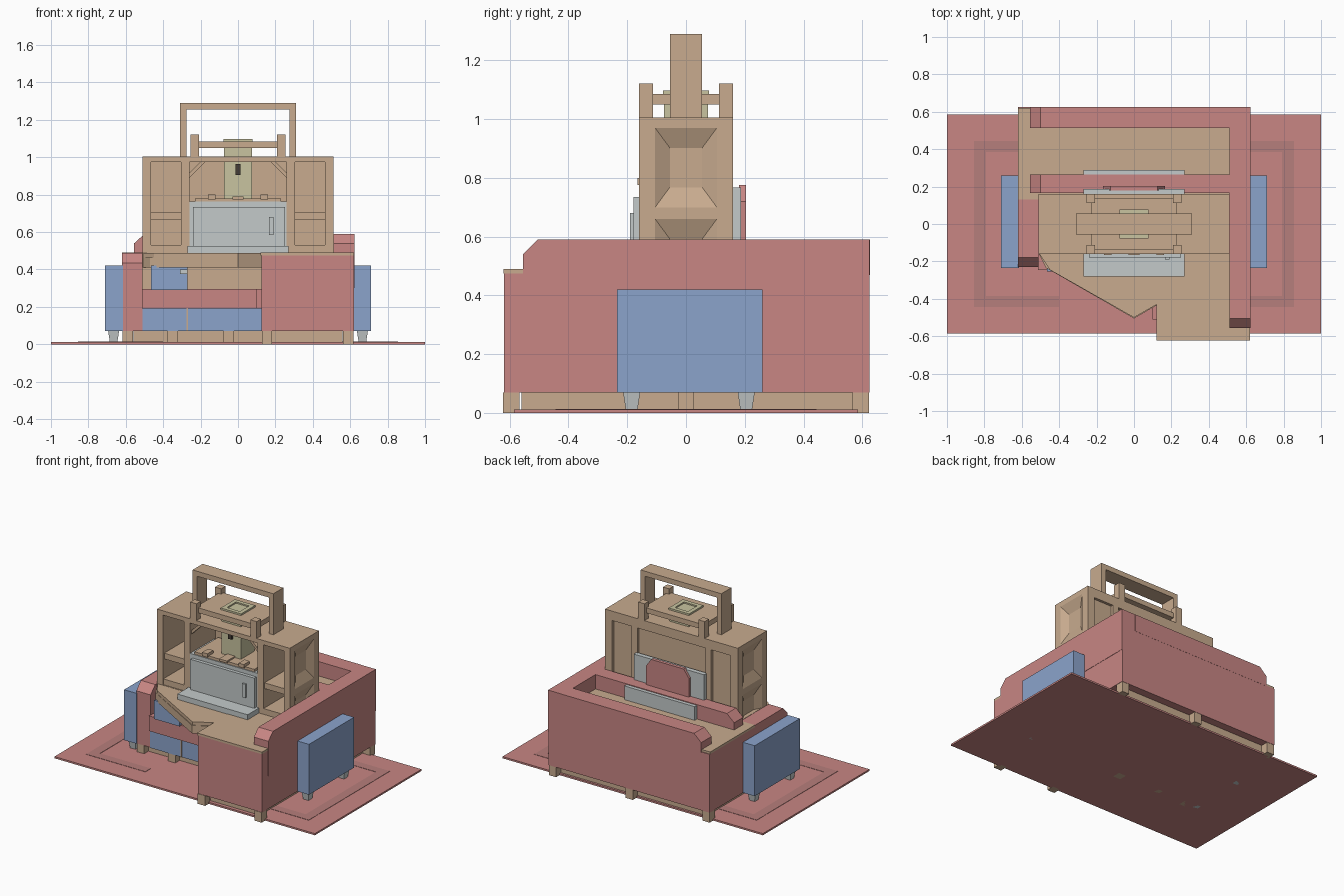
import bpy, bmesh
from mathutils import Matrix

cube = bpy.data.objects.get("Cube")
if cube:
    bpy.data.objects.remove(cube, do_unlink=True)


def material(name, r, g, b):
    m = bpy.data.materials.new(name)
    m.use_nodes = True
    m.diffuse_color = (r, g, b, 1)
    m.node_tree.nodes["Principled BSDF"].inputs["Base Color"].default_value = (r, g, b, 1)
    return m


RED = material("soft red", .58, .24, .23)
BAND = material("dull red", .47, .21, .20)
TAN = material("tan wood", .58, .41, .275)
BLUE = material("soft blue", .26, .37, .60)
GREY = material("pale grey", .55, .59, .59)
KHAKI = material("khaki", .58, .55, .35)
DARK = material("dark brown", .06, .045, .035)


def finish(name, bm, mat):
    me = bpy.data.meshes.new(name)
    bm.to_mesh(me)
    bm.free()
    me.materials.append(mat)
    ob = bpy.data.objects.new(name, me)
    bpy.context.scene.collection.objects.link(ob)
    return ob


def boxes(name, mat, *spans):
    """Each span is (x0, x1, y0, y1, z0, z1)."""
    bm = bmesh.new()
    for x0, x1, y0, y1, z0, z1 in spans:
        m = Matrix.Translation(((x0 + x1) / 2, (y0 + y1) / 2, (z0 + z1) / 2))
        bmesh.ops.create_cube(bm, size=1, matrix=m @ Matrix.Diagonal((x1 - x0, y1 - y0, z1 - z0, 1)))
    return finish(name, bm, mat)


def mirrored(*spans):
    return [s for a in spans for s in (a, (-a[1], -a[0]) + tuple(a[2:]))]


def prism(name, mat, axis, lo, hi, profile):
    """Extrude a profile along an axis; profile holds the other two coordinates in order."""
    bm = bmesh.new()

    def point(p, d):
        c = list(p)
        c.insert("xyz".index(axis), d)
        return bm.verts.new(c)
    face = bm.faces.new([point(p, lo) for p in profile])
    ext = bmesh.ops.extrude_face_region(bm, geom=[face])
    move = [0, 0, 0]
    move["xyz".index(axis)] = hi - lo
    bmesh.ops.translate(bm, vec=move, verts=[v for v in ext["geom"] if isinstance(v, bmesh.types.BMVert)])
    bmesh.ops.recalc_face_normals(bm, faces=bm.faces)
    return finish(name, bm, mat)


# Rug with a darker border inlay
boxes("rug", RED, (-1, 1, -.585, .585, 0, .012))
boxes("rug_border", BAND,
      *mirrored((.79, .855, -.445, .445, .011, .014)),
      (-.79, -.4, -.445, -.385, .011, .014), (.4, .79, -.445, -.385, .011, .014),
      (-.79, .79, .385, .445, .011, .014))

# Recessed plinth and short legs
boxes("plinth", TAN, (-.56, .56, .18, .57, .012, .07), (.18, .56, -.56, .2, .012, .07),
      (-.56, .2, -.18, .2, .012, .07))
legs = [(x, y) for x in (-.59, 0, .59) for y in (.595,)]
legs += [(.155, -.595), (.59, -.595), (.59, 0), (-.59, -.2), (-.35, -.2), (-.05, -.2)]
boxes("counter_legs", TAN, *[(x - .028, x + .028, y - .028, y + .028, 0, .07) for x, y in legs])

# Counter bodies with wooden tops
boxes("back_counter", RED, (-.62, .62, .13, .625, .07, .475))
boxes("front_desk", RED, (.125, .62, -.62, .14, .07, .475))
boxes("counter_tops", TAN, (-.62, .515, .13, .62, .475, .49), (.12, .62, -.622, -.15, .475, .49),
      (-.51, .515, -.16, .17, .455, .49))

# Raised walls with chamfered ends
prism("right_wall", RED, "x", .51, .622,
      [(-.555, .3), (-.555, .54), (-.505, .59), (.625, .59), (.625, .3)])
end_profile = [(.515, .47), (.515, .59), (-.5, .59), (-.555, .54), (-.555, .47)]
prism("back_wall", RED, "y", .512, .626, end_profile)
prism("inner_wall", RED, "y", .165, .265, end_profile)
prism("left_wall", RED, "x", -.62, -.51,
      [(-.23, .07), (-.23, .435), (-.18, .488), (.131, .488), (.131, .07)])

# Blue side boxes on tapered feet
boxes("side_boxes", BLUE, *mirrored((.615, .71, -.235, .26, .07, .42)))
for side in (-1, 1):
    for y in (-.185, .205):
        bpy.ops.mesh.primitive_cone_add(vertices=4, radius1=.026, radius2=.042, depth=.075,
                                        location=(side * .665, y, .0375))
        foot = bpy.context.object
        foot.name = "side_box_foot"
        foot.data.transform(Matrix.Rotation(.785398, 4, "Z"))
        foot.data.materials.append(GREY)

# Low front cabinet and pointed worktop
boxes("low_cabinet", BLUE, (-.51, .13, -.235, .13, .07, .195), (-.465, -.27, -.255, -.1, .29, .42))
boxes("cabinet_divider", TAN, (-.275, -.267, -.24, -.2, .07, .19))
boxes("cabinet_band", RED, (-.512, .13, -.245, .1, .19, .295), (.1, .13, -.51, -.24, .19, .295))
boxes("cabinet_back", TAN, (-.27, .13, -.2, .1, .295, .41), (-.51, -.465, -.16, .16, .295, .47))
boxes("cabinet_latch", GREY, (-.31, -.27, -.27, -.25, .375, .4))
prism("pointed_worktop", TAN, "z", .41, .465,
      [(-.51, -.155), (-.47, -.235), (0, -.505), (.13, -.43), (.13, -.1), (-.51, -.1)])
prism("worktop_surface", TAN, "z", .46, .488,
      [(-.51, -.155), (-.45, -.245), (0, -.5), (.13, -.425), (.13, -.1), (-.51, -.1)])

# Tower: roof, partitions, shelves and framed back
boxes("tower_roof", TAN, (-.51, .51, -.16, .16, .975, 1.005))
boxes("tower_partitions", TAN, *mirrored((.26, .305, -.155, .13, .49, .98)))
boxes("tower_shelves", TAN, *mirrored((.3, .47, -.145, .14, .665, .705), (.3, .47, -.155, .14, .485, .53)))
boxes("tower_back", TAN, (-.47, .47, .125, .142, .48, .98))
boxes("tower_back_frame", TAN, *mirrored((.26, .305, .14, .16, .48, .98), (.455, .48, .14, .16, .48, .98)),
      (-.48, .48, .14, .16, .94, .98), (-.48, .48, .14, .16, .48, .53))

# Tower side walls with sloped recessed panels
RECESSES = ((.39, .66), (.70, .97))
boxes("tower_sides", TAN, *mirrored(
    (.465, .48, -.16, .16, .3, 1), (.479, .51, -.16, -.105, .3, 1), (.479, .51, .105, .16, .3, 1),
    (.479, .51, -.105, .105, .3, .39), (.479, .51, -.105, .105, .66, .70),
    (.479, .51, -.105, .105, .97, 1)))
bm = bmesh.new()
for side in (-1, 1):
    for z0, z1 in RECESSES:
        def ring(x, y, d):
            return [bm.verts.new((side * x, a * side, b)) for a, b in
                    ((-y, z0 + d), (y, z0 + d), (y, z1 - d), (-y, z1 - d))]
        outer, inner = ring(.51, .105, 0), ring(.482, .055, .068)
        bm.faces.new(inner)
        for i in range(4):
            j = (i + 1) % 4
            bm.faces.new((outer[i], outer[j], inner[j], inner[i]))
finish("tower_side_panels", bm, TAN)

# Diagonal braces in the central opening
for s in (-1, 1):
    prism("opening_brace", TAN, "y", -.14, -.11,
          [(s * .26, .89), (s * .26, .915), (s * .2, .975), (s * .175, .975)])

# Posts, upper plate and carrying frame
boxes("top_posts", TAN, *mirrored((.208, .255, -.16, -.112, 1, 1.122), (.208, .255, .112, .16, 1, 1.122)))
boxes("top_plate", TAN, (-.23, .23, -.137, .137, 1.05, 1.085))
boxes("top_frame", TAN, (-.31, .31, -.055, .055, 1.255, 1.29),
      *mirrored((.275, .31, -.055, .055, 1, 1.257)))

# Central column with hollow rim and nozzle
boxes("column", KHAKI, (-.075, .075, -.075, .075, .77, 1.088))
boxes("column_rim", KHAKI, *mirrored((.05, .078, -.078, .078, 1.08, 1.097)),
      (-.05, .05, -.078, -.05, 1.08, 1.097), (-.05, .05, .05, .078, 1.08, 1.097))
boxes("column_nozzle", DARK, (-.014, .014, -.09, -.07, .905, .965))

# Grey machine under the column
boxes("machine_body", GREY, (-.24, .25, -.178, .1, .5, .735), (-.26, .26, -.155, .11, .49, .762))
boxes("machine_tray", GREY, (-.27, .27, -.28, -.15, .488, .525))
boxes("machine_handle", GREY, (.165, .19, -.19, -.17, .585, .68))
boxes("machine_top", TAN, (-.23, .23, -.15, .11, .76, .78), (-.16, -.12, -.165, -.1, .775, .80),
      (.12, .16, -.165, -.1, .775, .80), (-.03, .03, -.165, -.07, .775, .79))

# Rear panels and red backrest
boxes("rear_panels", GREY, (-.27, .27, .155, .187, .49, .767), (-.27, .27, .26, .29, .49, .585))
prism("rear_backrest", RED, "y", .18, .204,
      [(-.165, .55), (.165, .55), (.165, .72), (.125, .775), (-.125, .775), (-.165, .72)])
